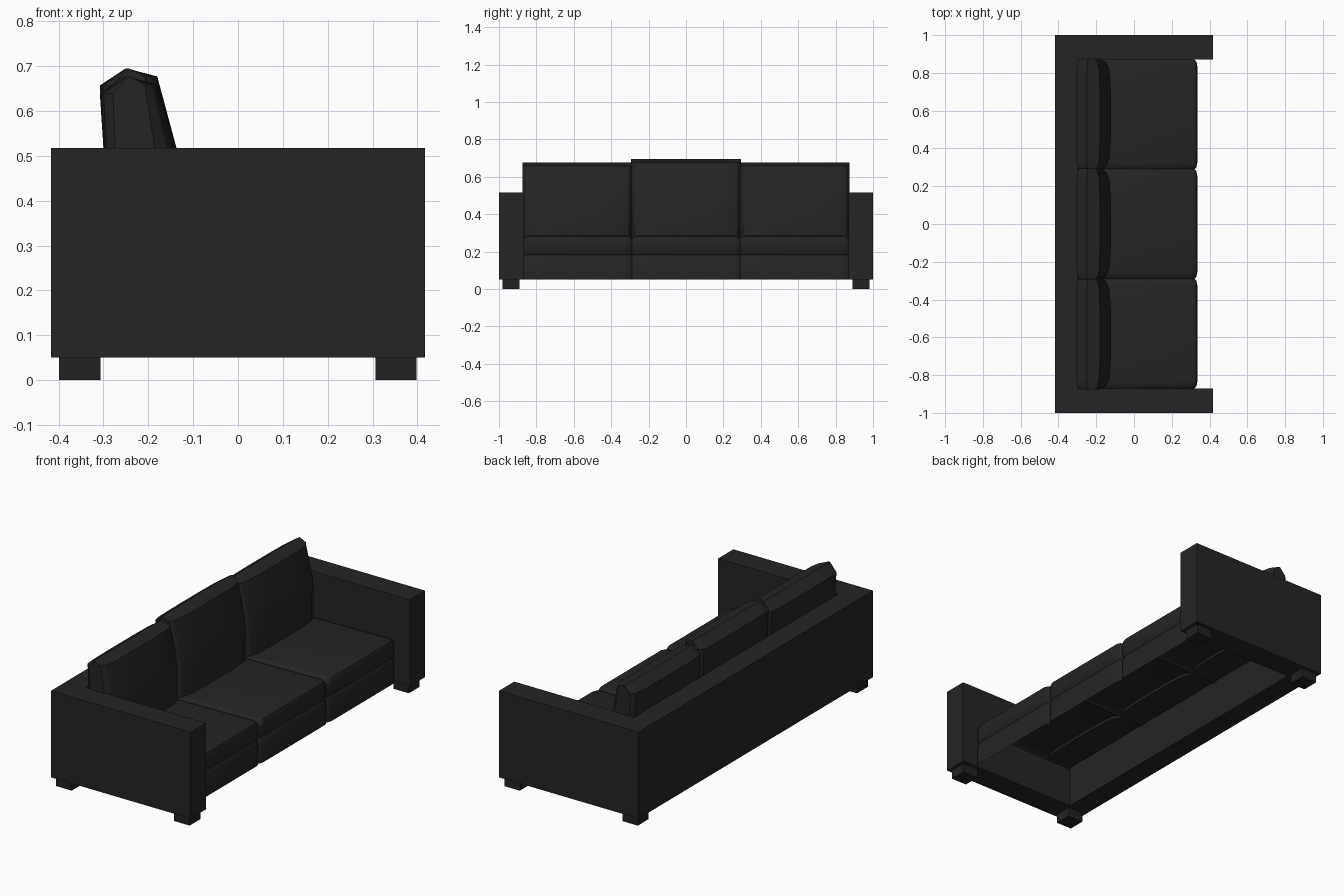
import bpy, bmesh

if "Cube" in bpy.data.objects:
    bpy.data.objects.remove(bpy.data.objects["Cube"])


def material(name, rgb):
    m = bpy.data.materials.new(name)
    m.diffuse_color = (*rgb, 1)
    m.use_nodes = True
    m.node_tree.nodes["Principled BSDF"].inputs["Base Color"].default_value = m.diffuse_color
    return m


BLACK = material("black_fabric", (0.018, 0.018, 0.018))
FOOT = material("black_feet", (0.016, 0.016, 0.016))


def loft(name, rings, mat, closed=True, caps=True, angle=None):
    """Skin a list of equal-length point rings."""
    bm = bmesh.new()
    vs = [[bm.verts.new(p) for p in ring] for ring in rings]
    n = len(rings[0])
    for a, b in zip(vs, vs[1:]):
        for i in range(n if closed else n - 1):
            j = (i + 1) % n
            bm.faces.new((a[i], a[j], b[j], b[i]))
    if caps:
        bm.faces.new(vs[0][::-1])
        bm.faces.new(vs[-1])
    if closed:
        bmesh.ops.recalc_face_normals(bm, faces=bm.faces)
    me = bpy.data.meshes.new(name)
    bm.to_mesh(me)
    bm.free()
    me.materials.append(mat)
    ob = bpy.data.objects.new(name, me)
    bpy.context.collection.objects.link(ob)
    if angle:
        bpy.ops.object.select_all(action='DESELECT')
        ob.select_set(True)
        bpy.context.view_layer.objects.active = ob
        bpy.ops.object.shade_smooth_by_angle(angle=angle)
    return ob


# U-shaped body: back panel and both arms, open in the middle
outline = [(-.417, -1), (.417, -1), (.417, -.87), (-.30, -.87),
           (-.30, .87), (.417, .87), (.417, 1), (-.417, 1)]
loft("back_and_arms", [[(x, y, z) for x, y in outline] for z in (.05, .517)], BLACK)

# Feet
for fx, xn in ((-.353, "back"), (.352, "front")):
    for fy, yn in ((-.935, "left"), (.935, "right")):
        sq = [(fx + a * .046, fy + b * .046) for a, b in ((-1, -1), (1, -1), (1, 1), (-1, 1))]
        loft(f"{xn}_{yn}_foot", [[(x, y, z) for x, y in sq] for z in (0, .05)], FOOT)

# Seat shells: cushion top and front apron, open underneath
seat = [(-.305, .277), (.30, .287), (.328, .28), (.335, .262), (.335, .20),
        (.324, .183), (.334, .165), (.334, .05)]
for k, part in ((-1, "left"), (0, "middle"), (1, "right")):
    rings = []
    for dy, inset in ((-.29, .014), (-.278, .004), (-.255, 0), (.255, 0), (.278, .004), (.29, .014)):
        rings.append([(x - (inset if x > 0 else 0), k * .58 + dy,
                       z - (inset if z > .2 else 0)) for x, z in seat])
    loft(f"{part}_seat", rings, BLACK, closed=False, caps=False, angle=.7)

# Back cushions: sloped profile, thinner toward both ends, middle one taller
cushion = [(-.29, .265), (-.30, .517), (-.308, .657), (-.25, .695), (-.18, .677),
           (-.137, .517), (-.122, .42), (-.122, .265)]
for k, part in ((-1, "left"), (0, "middle"), (1, "right")):
    drop = .018 if k else 0
    rings = []
    for dy, s in ((-.295, .5), (-.275, .78), (-.235, .93), (-.12, 1), (.12, 1),
                  (.235, .93), (.275, .78), (.295, .5)):
        ring = []
        for x, z in cushion:
            # the back stays nearly flat while the front tapers
            f = s if x > -.235 else (s + 1) / 2 if abs(dy) < .29 else s + .1
            ring.append((-.235 + (x + .235) * f, k * .58 + dy, z - (drop if z > .6 else 0)))
        rings.append(ring)
    loft(f"{part}_back_cushion", rings, BLACK, angle=.5)
